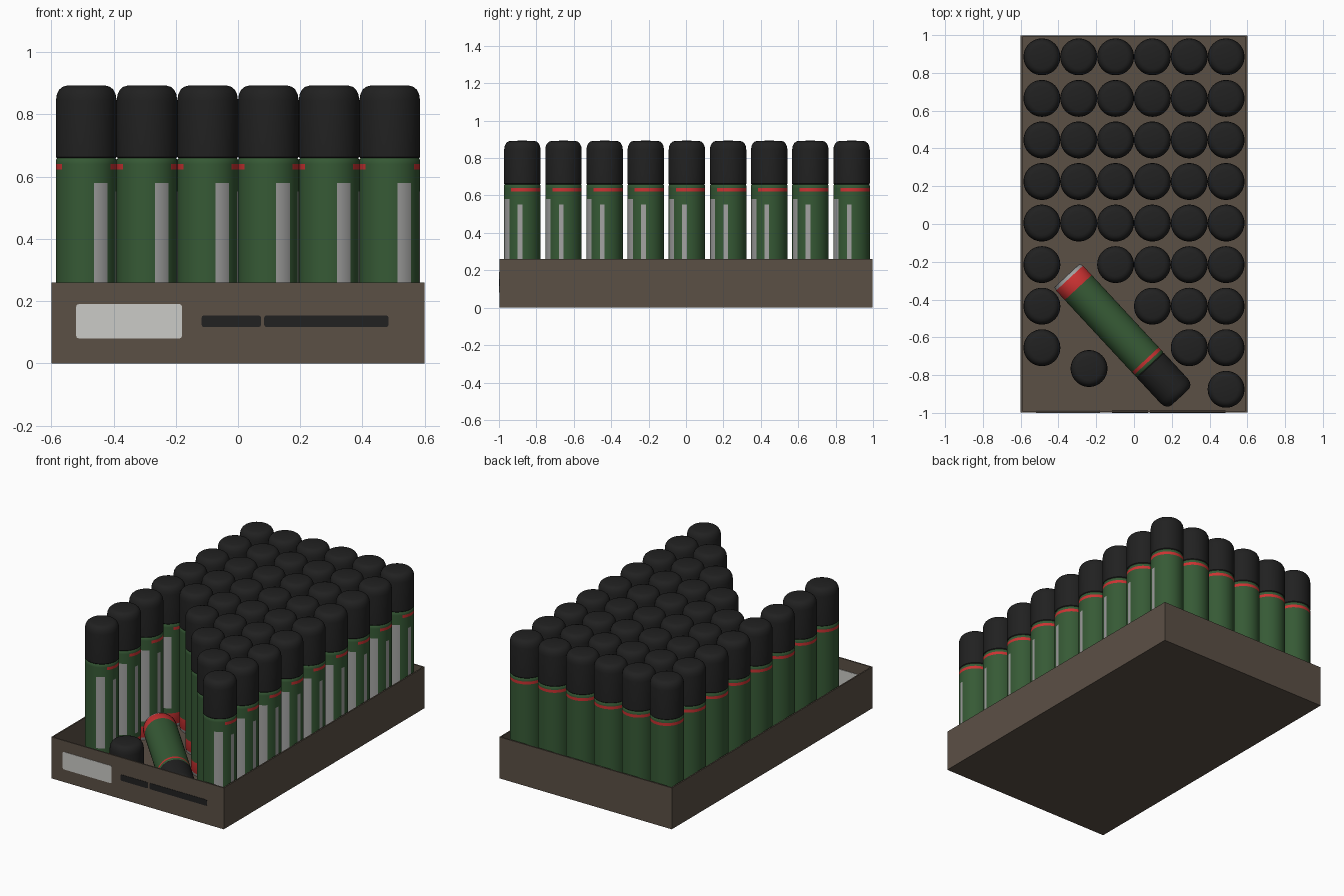
import bpy, bmesh, math
from mathutils import Matrix, Vector

if "Cube" in bpy.data.objects:
    bpy.data.objects.remove(bpy.data.objects["Cube"])

SEG, R, FLOOR = 48, 0.0975, 0.012


def material(name, rgb):
    m = bpy.data.materials.new(name)
    m.diffuse_color = (*rgb, 1)
    m.use_nodes = True
    m.node_tree.nodes["Principled BSDF"].inputs["Base Color"].default_value = m.diffuse_color
    return m


CARD = material("brown_card", (0.105, 0.08, 0.06))
GREEN = material("can_green", (0.037, 0.102, 0.036))
BLACK = material("cap_black", (0.015, 0.015, 0.015))
RED = material("band_red", (0.6, 0.032, 0.032))
GREY = material("stripe_grey", (0.36, 0.36, 0.355))
PAPER = material("label_paper", (0.6, 0.6, 0.57))


def finish(bm, name, mats):
    bmesh.ops.recalc_face_normals(bm, faces=bm.faces)
    me = bpy.data.meshes.new(name)
    bm.to_mesh(me)
    bm.free()
    for m in mats:
        me.materials.append(m)
    return me


def place(me, name, matrix):
    ob = bpy.data.objects.new(name, me)
    ob.matrix_world = matrix
    bpy.context.collection.objects.link(ob)
    return ob


def lathe(name, profile, mats, rule):
    """Spin (radius, z) points; rule(z, angle) picks the material."""
    bm = bmesh.new()
    rings = []
    for r, z in profile:
        if r == 0:
            rings.append([bm.verts.new((0, 0, z))] * SEG)
        else:
            rings.append([bm.verts.new((r * math.cos(t), r * math.sin(t), z))
                          for t in (2 * math.pi * i / SEG for i in range(SEG))])
    for k, (a, b) in enumerate(zip(rings, rings[1:])):
        zmid = (profile[k][1] + profile[k + 1][1]) / 2
        for i in range(SEG):
            j = (i + 1) % SEG
            vs = list(dict.fromkeys([a[i], a[j], b[j], b[i]]))
            f = bm.faces.new(vs)
            f.smooth = True
            # angle measured from the front (-y) towards +x
            ang = ((i + 0.5) * 360 / SEG + 90 + 180) % 360 - 180
            f.material_index = rule(zmid, ang)
    me = finish(bm, name, mats)
    me.set_sharp_from_angle(angle=math.radians(40))
    return me


# Can body colours: grey rim, red foot band, green label, stripes, thin ring
def body_rule(z, ang):
    if z < 0.018:
        return 2
    if z < 0.088:
        return 1
    if 0.61 < z < 0.628 and abs(ang) > 50:
        return 1
    if 0.12 < z < 0.568 and 15 < ang < 45:
        return 2
    if 0.12 < z < 0.54 and 75 < ang < 90:
        return 2
    return 0


body = lathe("can_body", [(0, 0.015), (0.08, 0.01), (0.087, 0), (0.093, 0.002),
             (0.095, 0.015), (R, 0.02), (R, 0.088), (R, 0.12), (R, 0.54),
             (R, 0.568), (R, 0.61), (R, 0.628), (R, 0.642), (0.093, 0.648),
             (0.085, 0.652), (0, 0.652)], [GREEN, RED, GREY], body_rule)

# Cap with rounded shoulder
cap = lathe("can_cap", [(0, 0), (0.094, 0), (R, 0.004), (R, 0.185), (0.0945, 0.205),
            (0.087, 0.22), (0.077, 0.229), (0.063, 0.233), (0, 0.234)],
            [BLACK], lambda z, a: 0)
CAP_Z = Matrix.Translation((0, 0, 0.647))


def can(name, matrix):
    place(body, name + "_body", matrix)
    place(cap, name + "_cap", matrix @ CAP_Z)


# Standing cans: first filled column per row, front row to back row
gaps = [{0, 1, 2, 3, 4}, {1, 2, 3}, {1, 2}, {1}]
for row in range(9):
    for col in range(6):
        if row < 4 and col in gaps[row]:
            continue
        pos = ((col - 2.5) * 0.195, -0.875 + 0.22 * row, FLOOR)
        can(f"can_{row}_{col}", Matrix.Translation(pos))

# Fallen can lying on the tray floor, stripes turned downwards
d = Vector((0.68, -0.733, 0)).normalized()
u = Vector((0, 0, 1))
v = d.cross(u)
a = math.radians(145)
X, Y = u * math.cos(a) - v * math.sin(a), u * math.sin(a) + v * math.cos(a)
rot = Matrix((X, Y, d)).transposed().to_4x4()
can("fallen_can", Matrix.Translation((-0.355, -0.272, FLOOR + R)) @ rot)

# Loose cap standing in the tray
place(cap, "loose_cap", Matrix.Translation((-0.238, -0.765, FLOOR)))


def box(name, x0, x1, y0, y1, z0, z1, mat):
    bm = bmesh.new()
    bmesh.ops.create_cube(bm, size=1)
    for p in bm.verts:
        p.co = ((x0 + x1) / 2 + p.co.x * (x1 - x0),
                (y0 + y1) / 2 + p.co.y * (y1 - y0),
                (z0 + z1) / 2 + p.co.z * (z1 - z0))
    return bm, name, mat


# Open cardboard tray
bm, name, mat = box("tray", -0.6, 0.6, -0.998, 0.998, 0, 0.26, CARD)
top = max(bm.faces, key=lambda f: f.calc_center_median().z)
bmesh.ops.inset_region(bm, faces=[top], thickness=0.012)
ext = bmesh.ops.extrude_discrete_faces(bm, faces=[top])["faces"]
for p in ext[0].verts:
    p.co.z = FLOOR
place(finish(bm, name, [mat]), name, Matrix())

# Printed panels on both faces of the front wall
for side, y0, y1 in (("outer", -1.0, -0.997), ("inner", -0.987, -0.984)):
    for nm, x0, x1, z0, z1, m in (
            ("paper_label", -0.52, -0.18, 0.08, 0.19, PAPER),
            ("short_dark_bar", -0.117, 0.074, 0.116, 0.154, BLACK),
            ("long_dark_bar", 0.084, 0.484, 0.116, 0.154, BLACK)):
        bm, name, mat = box(f"{side}_{nm}", x0, x1, y0, y1, z0, z1, m)
        corners = [e for e in bm.edges
                   if abs(e.verts[0].co.y - e.verts[1].co.y) > 0.001]
        bmesh.ops.bevel(bm, geom=corners, offset=0.008, segments=2,
                        affect='EDGES', profile=0.5)
        place(finish(bm, name, [mat]), name, Matrix())
